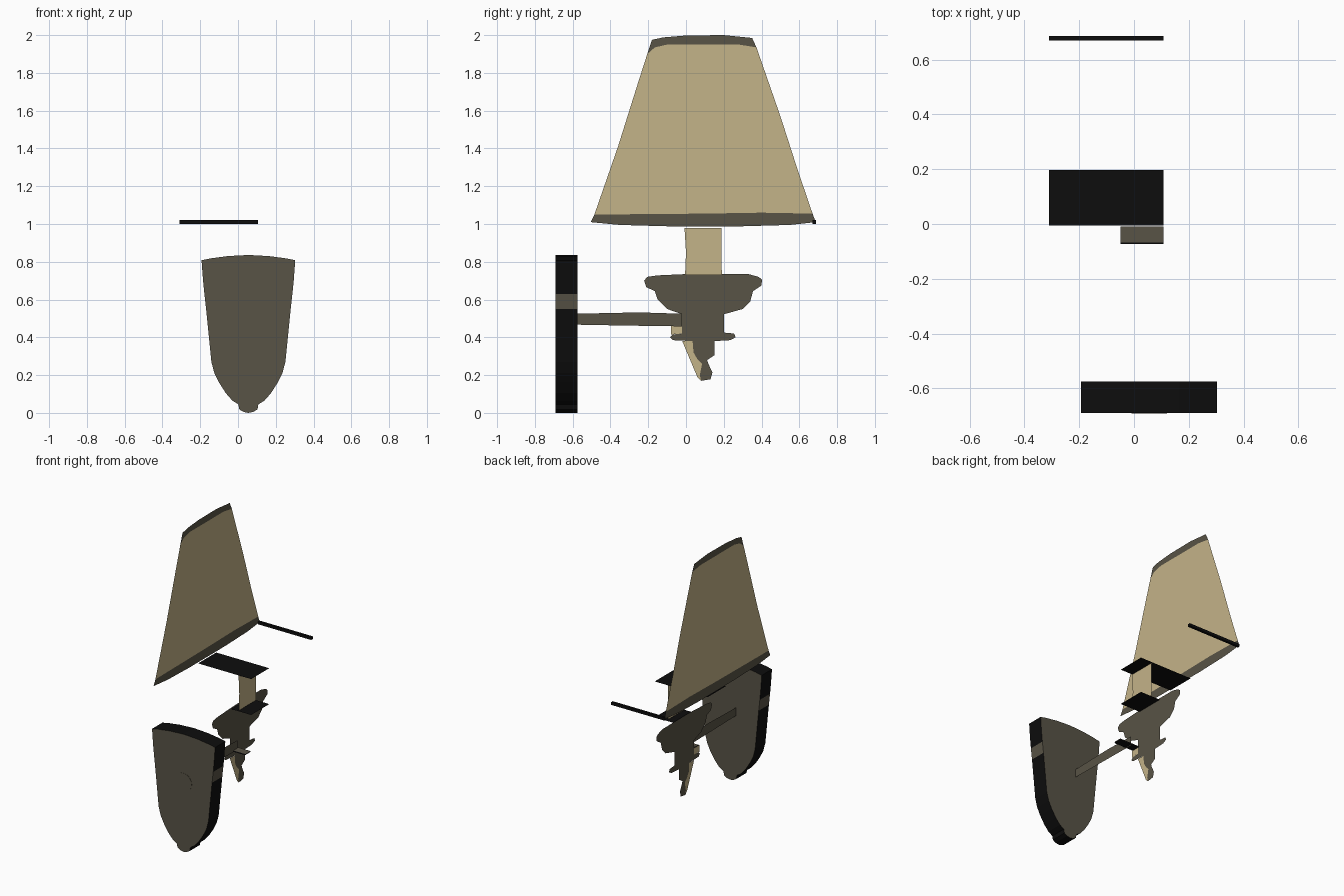
import bpy, bmesh, math


def material(name, rgb):
    m = bpy.data.materials.new(name)
    m.diffuse_color = (*rgb, 1)
    return m


GREY = material("bronze_grey", (0.098, 0.087, 0.061))
TAN = material("shade_tan", (0.552, 0.451, 0.246))
BLACK = material("edge_black", (0.004, 0.004, 0.004))


def finish(name, bm, *mats):
    me = bpy.data.meshes.new(name)
    bm.to_mesh(me)
    bm.free()
    ob = bpy.data.objects.new(name, me)
    bpy.context.collection.objects.link(ob)
    for m in mats:
        me.materials.append(m)
    return ob


def sheet(name, x, outline, mat):
    """Flat upright sheet from a (y, z) outline, facing +x."""
    bm = bmesh.new()
    f = bm.faces.new([bm.verts.new((x, y, z)) for y, z in outline])
    f.normal_update()
    if f.normal.x < 0:
        f.normal_flip()
    return finish(name, bm, mat)


def box(name, x0, x1, y0, y1, z0, z1, mat):
    bm = bmesh.new()
    bmesh.ops.create_cube(bm, size=1)
    for v in bm.verts:
        v.co = ((x0, x1)[v.co.x > 0], (y0, y1)[v.co.y > 0], (z0, z1)[v.co.z > 0])
    return finish(name, bm, mat)


def shelf(name, x0, x1, y0, y1, z, mat):
    """Flat level sheet."""
    bm = bmesh.new()
    bm.faces.new([bm.verts.new(p) for p in
                  ((x0, y0, z), (x1, y0, z), (x1, y1, z), (x0, y1, z))])
    return finish(name, bm, mat)


# Wall plate: mirrored shield outline, grey faces and black rim
CX = 0.055
half = [(0.11, 0.83), (0.2, 0.818), (0.248, 0.808), (0.24, 0.70), (0.233, 0.63),
        (0.224, 0.55), (0.207, 0.38), (0.196, 0.27), (0.18, 0.21), (0.155, 0.16),
        (0.12, 0.105), (0.085, 0.065), (0.053, 0.045), (0.048, 0.018), (0.025, 0.005)]
shield = ([(0, 0.836)] + half + [(0, 0)] + [(-x, z) for x, z in reversed(half)])
bm = bmesh.new()
front = bm.faces.new([bm.verts.new((CX + x, -0.69, z)) for x, z in shield])
back = bmesh.ops.extrude_face_region(bm, geom=[front], use_keep_orig=True)
bmesh.ops.translate(bm, vec=(0, 0.115, 0),
                    verts=[g for g in back["geom"] if isinstance(g, bmesh.types.BMVert)])
bmesh.ops.recalc_face_normals(bm, faces=bm.faces)
for f in bm.faces:
    z = f.calc_center_median().z
    side_patch = abs(f.normal.x) > 0.9 and 0.55 < z < 0.63
    f.material_index = 0 if abs(f.normal.y) > 0.9 or side_patch else 1
finish("wall_plate", bm, GREY, BLACK)

# Round boss, nearly flush with the plate front
bm = bmesh.new()
bmesh.ops.create_cone(bm, cap_ends=True, segments=24, radius1=0.065, radius2=0.065, depth=0.004)
for v in bm.verts:
    v.co = (CX + v.co.x, -0.69 + v.co.z, 0.495 + v.co.y)
bmesh.ops.recalc_face_normals(bm, faces=bm.faces)
finish("plate_boss", bm, GREY)

# Lampshade: tan sheet between two grey trim bands
XS = -0.31
sheet("lampshade", XS, [(-0.485, 1.05), (-0.36, 1.41), (-0.25, 1.76), (-0.205, 1.9),
                        (-0.165, 1.935), (-0.1, 1.95), (0.28, 1.95), (0.373, 1.935),
                        (0.42, 1.8), (0.5, 1.57), (0.59, 1.29), (0.67, 1.055),
                        (0.4, 1.06), (0.1, 1.055)], TAN)
sheet("shade_bottom_trim", XS, [(-0.485, 1.05), (0.1, 1.055), (0.4, 1.06), (0.67, 1.055),
                                (0.687, 1.01), (0.55, 0.995), (0.3, 0.988),
                                (-0.1, 0.988), (-0.35, 0.995), (-0.505, 1.01)], GREY)
sheet("shade_top_trim", XS, [(-0.205, 1.9), (-0.18, 1.975), (-0.12, 1.988), (0.0, 1.998),
                             (0.2, 2.0), (0.35, 1.985), (0.373, 1.935), (0.28, 1.95),
                             (-0.1, 1.95), (-0.165, 1.935)], GREY)
box("shade_edge_bar", -0.31, 0.107, 0.67, 0.687, 1.0, 1.02, BLACK)

# Candle sleeve with its level end sheets
sheet("candle", 0.01, [(-0.005, 0.73), (0.19, 0.73), (0.188, 0.8), (0.188, 0.98),
                       (-0.008, 0.98), (0.0, 0.85)], TAN)
shelf("candle_top_sheet", -0.31, 0.107, -0.005, 0.198, 0.98, BLACK)
shelf("candle_bottom_sheet", -0.05, 0.107, -0.005, 0.198, 0.725, BLACK)

# Bowl, stem, collar and finial in one silhouette
XB = -0.05
sheet("bowl_and_finial", XB, [
    (-0.15, 0.728), (0.05, 0.737), (0.33, 0.735), (0.385, 0.72), (0.402, 0.705),
    (0.4, 0.675), (0.355, 0.645), (0.34, 0.59), (0.30, 0.55), (0.2, 0.522),
    (0.2, 0.425), (0.255, 0.42), (0.262, 0.4), (0.235, 0.385), (0.15, 0.38),
    (0.15, 0.305), (0.112, 0.28), (0.118, 0.26), (0.14, 0.215), (0.13, 0.178), (0.08, 0.17),
    (0.073, 0.2), (0.085, 0.26), (0.06, 0.285), (0.04, 0.32), (0.035, 0.38),
    (-0.07, 0.385), (-0.085, 0.4), (-0.07, 0.415), (-0.02, 0.42), (-0.02, 0.522),
    (-0.1, 0.55), (-0.15, 0.6), (-0.165, 0.645), (-0.21, 0.665), (-0.222, 0.7),
    (-0.205, 0.72)], GREY)
sheet("finial_tan_side", XB, [(-0.02, 0.38), (0.035, 0.38), (0.04, 0.32), (0.06, 0.285),
                              (0.085, 0.26), (0.073, 0.2), (0.08, 0.17), (0.06, 0.19)], TAN)
sheet("collar_tan_side", XB, [(-0.08, 0.415), (-0.02, 0.42), (-0.02, 0.465), (-0.08, 0.465)], TAN)

# Arm from the wall plate to the stem, with its small level sheet
sheet("arm", 0.01, [(-0.577, 0.467), (-0.3, 0.462), (-0.02, 0.458), (-0.02, 0.525),
                    (-0.25, 0.532), (-0.577, 0.525)], GREY)
shelf("arm_sheet", -0.05, 0.107, -0.068, -0.01, 0.47, GREY)
shelf("arm_sheet_underside", -0.05, 0.107, -0.073, -0.01, 0.465, BLACK)
